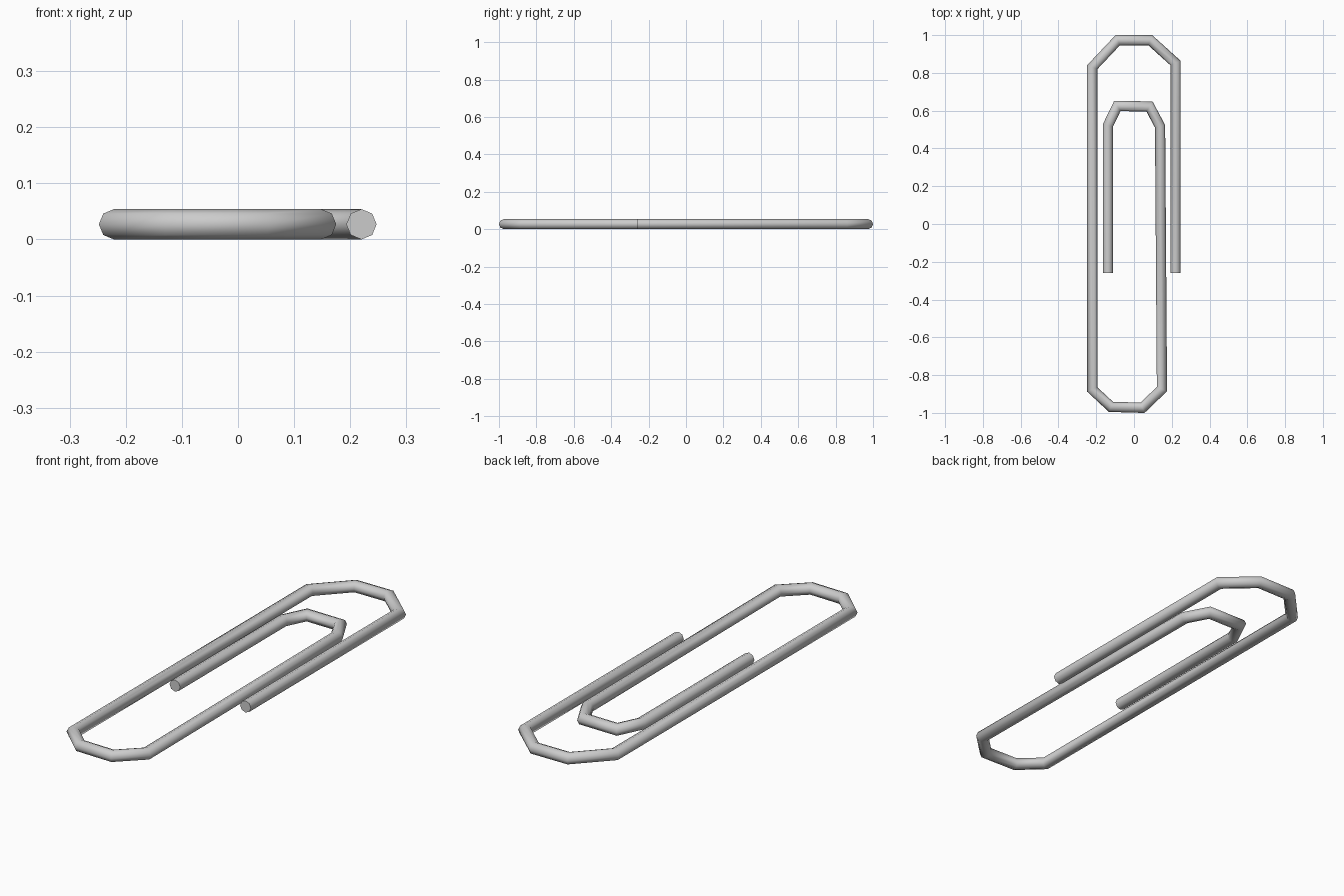
import bpy, bmesh, math
from mathutils import Vector

if "Cube" in bpy.data.objects:
    bpy.data.objects.remove(bpy.data.objects["Cube"])

R, SIDES = 0.027, 8

# Centre line of the bent wire, seen from above
path = [Vector(p) for p in [
    (0.22, -0.26), (0.22, 0.852), (0.086, 0.973), (-0.086, 0.973),
    (-0.221, 0.83), (-0.221, -0.876), (-0.122, -0.968), (0.045, -0.973),
    (0.148, -0.874), (0.138, 0.517), (0.082, 0.622), (-0.088, 0.625),
    (-0.138, 0.522), (-0.138, -0.26)]]


def miter(i):
    """Sideways vector of the mitred joint at path point i."""
    dirs = [(b - a).normalized() for a, b in zip(path, path[1:])]
    d0, d1 = dirs[max(i - 1, 0)], dirs[min(i, len(dirs) - 1)]
    t = (d0 + d1).normalized()
    return Vector((t.y, -t.x)) / t.dot(d0)


# Octagonal wire swept along the path with mitred corners
bm = bmesh.new()
rings = []
for i, p in enumerate(path):
    m = miter(i)
    ring = []
    for k in range(SIDES):
        a = 2 * math.pi * k / SIDES
        q = p + m * R * math.cos(a)
        ring.append(bm.verts.new((q.x, q.y, R + R * math.sin(a))))
    rings.append(ring)
for a, b in zip(rings, rings[1:]):
    for k in range(SIDES):
        n = (k + 1) % SIDES
        bm.faces.new((a[k], a[n], b[n], b[k]))

# Flat cut ends
bm.faces.new(rings[0])
bm.faces.new(rings[-1])
bmesh.ops.recalc_face_normals(bm, faces=bm.faces)

mesh = bpy.data.meshes.new("paperclip_wire")
bm.to_mesh(mesh)
bm.free()
wire = bpy.data.objects.new("paperclip_wire", mesh)
bpy.context.collection.objects.link(wire)
bpy.context.view_layer.objects.active = wire
wire.select_set(True)
bpy.ops.object.shade_smooth_by_angle(angle=math.radians(60))
